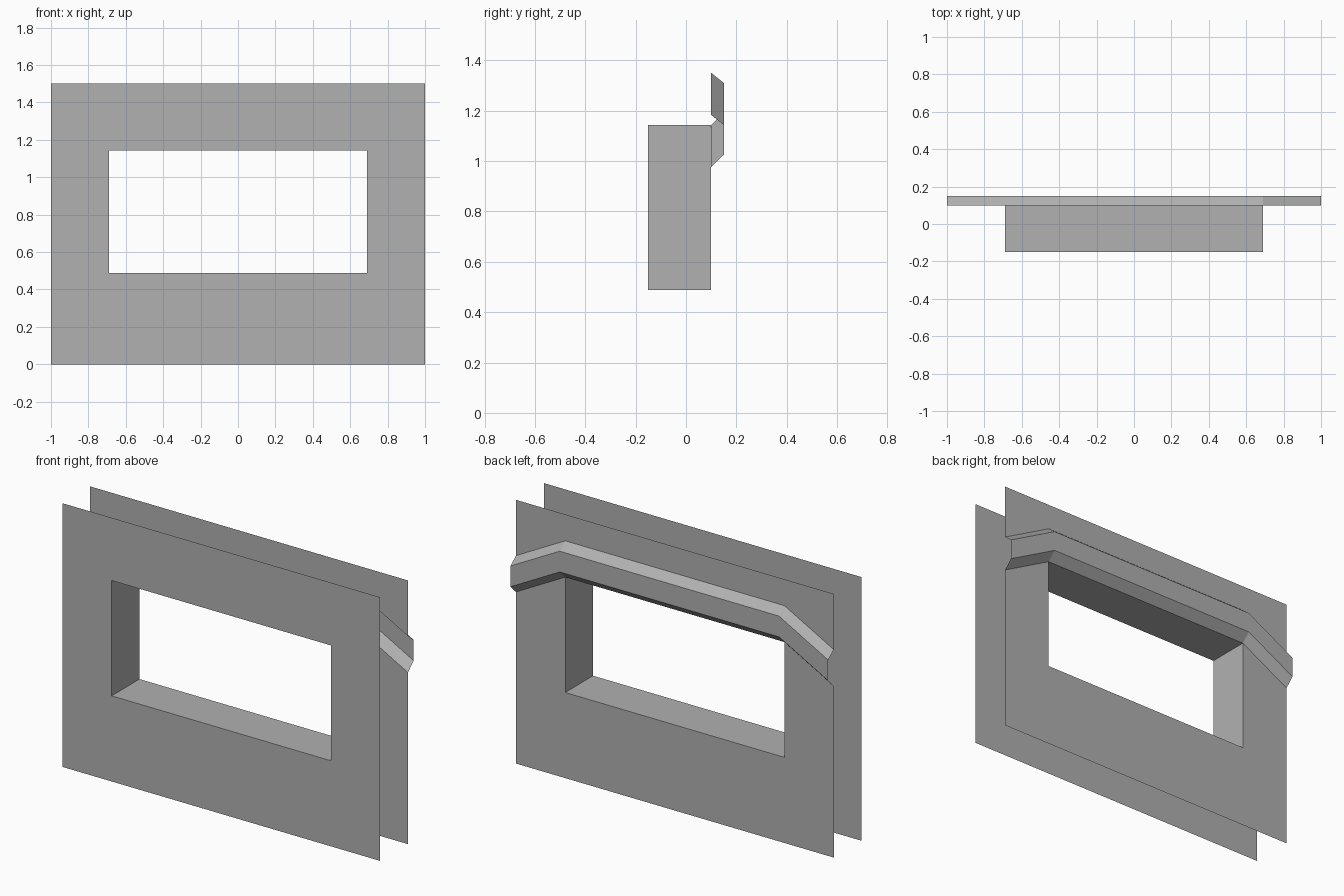
import bpy

if "Cube" in bpy.data.objects:
    bpy.data.objects.remove(bpy.data.objects["Cube"])

FRONT, BACK, RELIEF = -0.15, 0.10, 0.15   # y of front wall, back wall, moulding face
HALF, TOP = 1.0, 1.5                      # wall half width and height
WIN, SILL, HEAD = 0.69, 0.487, 1.143      # window half width, bottom, top
DROP = 0.167                              # fall of the moulding at its ends

# Dark grey shared by all parts
grey = bpy.data.materials.new("dark_grey")
grey.diffuse_color = (0.44, 0.44, 0.44, 1)
grey.use_nodes = True
grey.node_tree.nodes["Principled BSDF"].inputs["Base Color"].default_value = grey.diffuse_color


def skin(name, strips):
    """Make one object from strips; each strip is a list of matching point rows."""
    verts, faces = [], []
    for rows in strips:
        n = len(rows[0])
        base = len(verts)
        for row in rows:
            verts += row
        for r in range(len(rows) - 1):
            for i in range(n - 1):
                a = base + r * n + i
                faces.append((a, a + 1, a + n + 1, a + n))
    mesh = bpy.data.meshes.new(name)
    mesh.from_pydata(verts, [], faces)
    mesh.materials.append(grey)
    mesh.update()
    obj = bpy.data.objects.new(name, mesh)
    bpy.context.collection.objects.link(obj)
    return obj


def frame(y, x, z0, z1):
    """Closed rectangle loop, counter-clockwise seen from the front."""
    return [(-x, y, z0), (x, y, z0), (x, y, z1), (-x, y, z1), (-x, y, z0)]


def arch(y, z):
    """Line across the back wall, falling away beyond the window."""
    return [(HALF, y, z - DROP), (WIN, y, z), (-WIN, y, z), (-HALF, y, z - DROP)]


def level(y, z):
    """Straight line across the back wall."""
    return [(x, y, z) for x in (HALF, WIN, -WIN, -HALF)]


# Front wall sheet with window opening
skin("front_wall", [[frame(FRONT, HALF, 0, TOP), frame(FRONT, WIN, SILL, HEAD)]])

# Window reveal joining the two sheets
skin("window_reveal", [[frame(FRONT, WIN, SILL, HEAD), frame(BACK, WIN, SILL, HEAD)]])

# Back wall sheet, open behind the moulding
low, sill, under = level(BACK, 0), level(BACK, SILL), arch(BACK, HEAD)
skin("back_wall", [
    [low, sill],
    [sill[:2], under[:2]],
    [sill[2:], under[2:]],
    [arch(BACK, 1.35), level(BACK, TOP)],
])

# Hollow bevelled hood moulding with open ends
skin("hood_moulding", [[
    arch(BACK, HEAD), arch(RELIEF, 1.192), arch(RELIEF, 1.31), arch(BACK, 1.35),
]])
